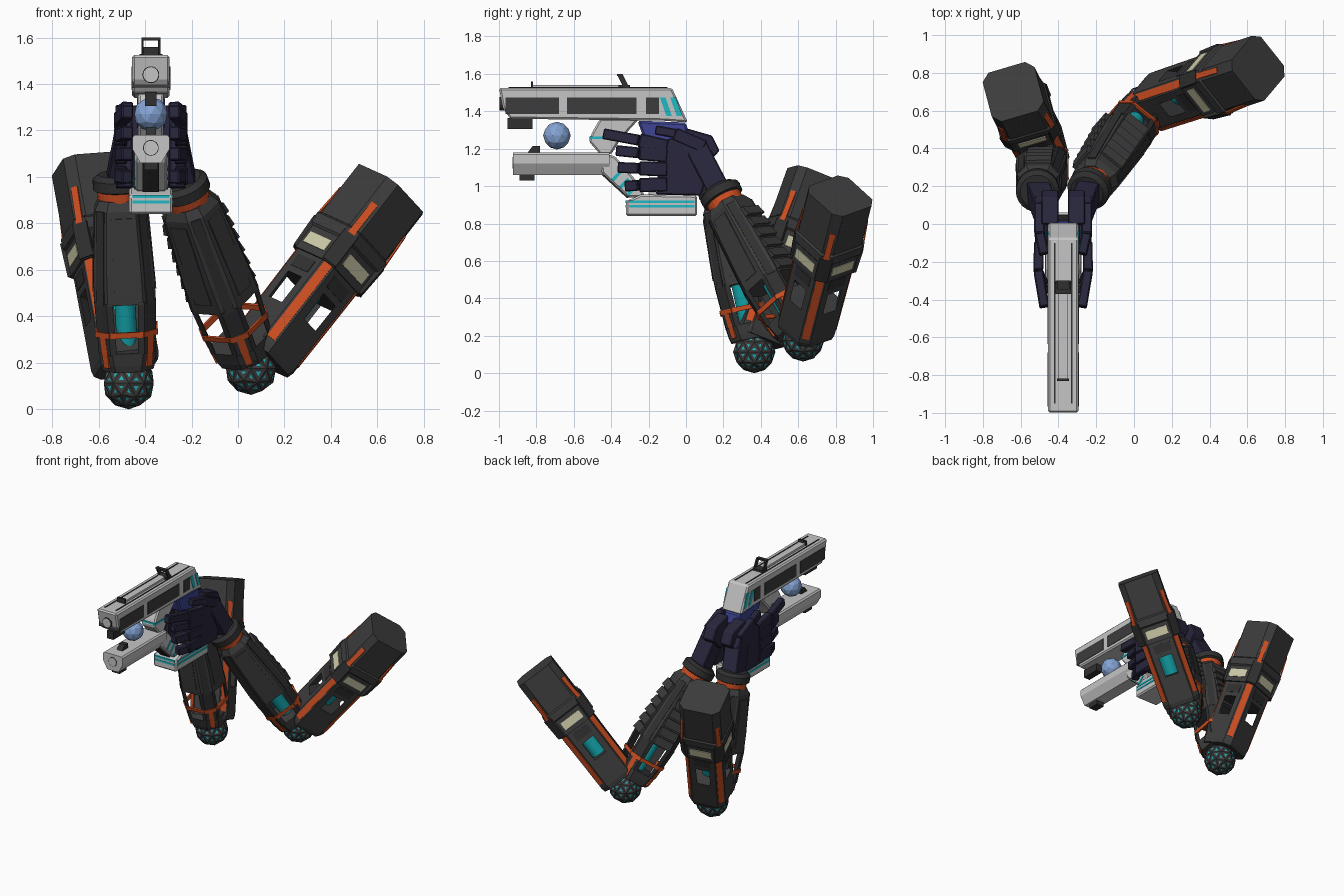
import bpy, bmesh, math
from mathutils import Vector, Matrix

if "Cube" in bpy.data.objects:
    bpy.data.objects.remove(bpy.data.objects["Cube"], do_unlink=True)


def material(name, r, g, b):
    m = bpy.data.materials.new(name)
    m.use_nodes = True
    m.diffuse_color = (r, g, b, 1)
    m.node_tree.nodes["Principled BSDF"].inputs["Base Color"].default_value = (r, g, b, 1)
    return m


ARMOUR = material("armour grey", .045, .045, .045)
TRIM = material("black trim", .03, .03, .031)
ORANGE = material("orange", .62, .078, .016)
TEAL = material("teal", .006, .35, .38)
LIGHT = material("bright teal", .015, .48, .54)
SHELL = material("pale grey", .56, .56, .56)
NAVY = material("navy", .021, .019, .045)
INDIGO = material("indigo", .05, .06, .3)
BLUE = material("sky blue", .23, .37, .66)
CREAM = material("cream", .62, .6, .4)
GUN_X = -.375


def finish(name, bm, mats, bevel=0):
    me = bpy.data.meshes.new(name)
    bm.to_mesh(me)
    bm.free()
    ob = bpy.data.objects.new(name, me)
    bpy.context.scene.collection.objects.link(ob)
    for m in mats:
        me.materials.append(m)
    if bevel:
        mod = ob.modifiers.new("chamfer", "BEVEL")
        mod.width, mod.segments, mod.limit_method = bevel, 1, "ANGLE"


def loft(name, rings, mat, M=Matrix(), bevel=0):
    """Skin a stack of equal-sized rings and cap both ends."""
    bm = bmesh.new()
    vs = [[bm.verts.new(M @ Vector(p)) for p in ring] for ring in rings]
    n = len(vs[0])
    bm.faces.new(vs[0])
    bm.faces.new(vs[-1])
    for a, b in zip(vs, vs[1:]):
        for i in range(n):
            j = (i + 1) % n
            bm.faces.new((a[i], a[j], b[j], b[i]))
    bmesh.ops.recalc_face_normals(bm, faces=bm.faces)
    finish(name, bm, [mat], bevel)


def frame(p, q, hint):
    """Matrix at p with Z towards q and X near the hint."""
    z = (Vector(q) - Vector(p)).normalized()
    x = Vector(hint)
    x = (x - z * x.dot(z)).normalized()
    M = Matrix((x, z.cross(x), z)).transposed().to_4x4()
    M.translation = p
    return M


def turned(pts, deg, z):
    R = Matrix.Rotation(math.radians(deg), 3, "Z")
    return [R @ Vector((x, y, 0)) + Vector((0, 0, z)) for x, y in pts]


def octo(z, r, c=.03):
    return [p for k in range(4) for p in turned([(r - c, -c), (r - c, c)], 90 * k, z)]


def circle(z, r, n=24):
    return [p for k in range(n) for p in turned([(r, 0)], 360 * k / n, z)]


def strip(name, M, deg, a, b, w, t, mat):
    """Flat bar on one side of a limb; a and b are (height, distance)."""
    loft(name, [turned([(d - t, -w), (d + t, -w), (d + t, w), (d - t, w)], deg, z)
                for z, d in (a, b)], mat, M)


def post(name, M, deg, a, b, mat, c=.03, q=.03):
    """Corner post between window openings; a and b are (height, radius)."""
    loft(name, [turned([(r - c, -c), (r - c, c), (r - c - q, c + q), (r - c - q, -c - q)], deg, z)
                for z, r in (a, b)], mat, M)


def beam(name, p, q, w, h, mat, bevel=.006):
    M = frame(p, q, (1, .01, 0))
    n = (Vector(q) - Vector(p)).length
    loft(name, [[(-w, -h, z), (w, -h, z), (w, h, z), (-w, h, z)] for z in (0, n)], mat, M, bevel)


def slab(name, pts, hw, mat, bevel=0, x=GUN_X):
    loft(name, [[(x + s * hw, y, z) for y, z in pts] for s in (-1, 1)], mat, bevel=bevel)


def rect(y0, y1, z0, z1, lean=0):
    return [(y0, z0), (y1, z0), (y1 - lean, z1), (y0 - lean, z1)]


# Elbow ball: dark lattice with small sunken teal triangles
def elbow_ball(side, c):
    bm = bmesh.new()
    bmesh.ops.create_icosphere(bm, subdivisions=2, radius=.113, matrix=Matrix.Translation(c))
    for f in bm.faces:
        f.material_index = 1
    rim = bmesh.ops.inset_individual(bm, faces=bm.faces[:], thickness=.026, depth=-.002)
    for f in rim["faces"]:
        f.material_index = 0
    finish(side + "_elbow_ball", bm, [ARMOUR, LIGHT])


# Upper arm: window section, cream-panelled collar, heavy shoulder block
def upper_arm(side, p, q, hint):
    M, n = frame(p, q, hint), side + "_upper_arm_"
    end = (Vector(q) - Vector(p)).length
    loft(n + "base", [octo(.07, .175), octo(.1, .184), octo(.29, .185)], ARMOUR, M)
    loft(n + "body", [octo(.43, .187), octo(.57, .187)], ARMOUR, M)
    loft(n + "collar", [octo(.54, .203), octo(.66, .203)], ARMOUR, M)
    loft(n + "rim", [octo(.66, .203), octo(.67, .215), octo(.72, .215), octo(.73, .201)], ARMOUR, M)
    loft(n + "shoulder", [octo(.73, .203), octo(end, .203)], ARMOUR, M)
    loft(n + "core", [circle(.25, .052), circle(.47, .052)], TEAL, M)
    for k in range(4):
        d = 90 * k
        post(n + "post", M, d, (.29, .185), (.43, .187), ARMOUR)
        strip(n + "lower_stripe", M, d, (.13, .154), (.545, .158), .021, .004, ORANGE)
        strip(n + "upper_stripe", M, d, (.7, .184), (.87, .174), .016, .004, ORANGE)
        strip(n + "clasp", M, d, (.545, .17), (.7, .178), .035, .012, TRIM)
        strip(n + "cream_panel", M, d + 45, (.575, .144), (.632, .144), .076, .004, CREAM)
        strip(n + "panel_line", M, d + 45, (.46, .13), (.52, .13), .06, .005, TRIM)


# Forearm: open frame at the elbow, ribbed shell, ringed wrist
def forearm(side, p, q, hint, ribbed):
    M, n = frame(p, q, hint), side + "_forearm_"
    top = (Vector(q) - Vector(p)).length
    loft(n + "cuff", [octo(.07, .155, .04), octo(.1, .165, .04), octo(.155, .174, .04)], ARMOUR, M)
    loft(n + "shell", [octo(.37, .188, .04), octo(.5, .185, .04), octo(top - .1, .158, .035),
                       octo(top - .06, .13, .03)], ARMOUR, M)
    loft(n + "core", [circle(.1, .045), circle(.45, .045)], TEAL, M)
    loft(n + "wrist_band", [circle(top - .08, .095), circle(top - .02, .1)], ORANGE, M)
    loft(n + "wrist_ring", [circle(top - .03, .09), circle(top - .02, .115), circle(top + .025, .115),
                            circle(top + .045, .09)], TRIM, M)
    for k in range(4):
        d = 90 * k
        post(n + "post", M, d, (.15, .174), (.38, .188), TRIM, .035, .02)
        strip(n + "corner_stripe", M, d, (.09, .128), (.25, .144), .016, .005, ORANGE)
        strip(n + "corner_band", M, d, (.225, .144), (.25, .146), .042, .005, ORANGE)
        strip(n + "brace", M, d + 45, (.225, .126), (.25, .128), .072, .006, ORANGE)
        strip(n + "edge_rail", M, d, (.37, .148), (top - .1, .123), .022, .007, TRIM)
        if k in ribbed:
            for i in range(6):
                z = .38 + i * (top - .52) / 6
                r = .132 - .003 * i
                strip(n + "rib", M, d + 45, (z, r + .012), (z + .055, r - .003), .068, .016, ARMOUR)
        else:
            strip(n + "long_panel", M, d + 45, (.42, .132), (top - .13, .115), .045, .005, ARMOUR)


ARMS = {
    "right": ((-.47, .365, .113), (-.51, .18, .97), (.7, -.7, 0), (1,), (-.64, .70, 1.052), (-.46, -.89, 0)),
    "left": ((.056, .626, .175), (-.235, .19, .95), (0, -1, 0), (1, 2), (.657, .825, .947), (0, -1, .15)),
}
for side, (elbow, wrist, fh, ribbed, shoulder, uh) in ARMS.items():
    elbow_ball(side, elbow)
    forearm(side, elbow, wrist, fh, ribbed)
    upper_arm(side, elbow, shoulder, uh)

# Hands wrapped around the grip from both sides
for side, s in (("left", 1), ("right", -1)):
    def at(dx, y, z):
        return (GUN_X + s * dx, y, z)
    wrist = Vector(ARMS[side][1])
    beam(side + "_wrist", wrist, at(.09, .06, 1.2), .06, .06, NAVY)
    slab(side + "_palm", [(-.16, .955), (.08, .95), (.15, 1.17), (.08, 1.25), (-.03, 1.27), (-.14, 1.24)],
         .035, NAVY, .006, GUN_X + s * .115)
    slab(side + "_hand_back", [(-.02, 1.16), (.1, 1.1), (.18, 1.19), (.14, 1.27), (0, 1.31)],
         .045, NAVY, .006, GUN_X + s * .07)
    beam(side + "_thumb_base", at(.125, .1, 1.21), at(.125, -.06, 1.28), .028, .035, NAVY)
    beam(side + "_thumb_tip", at(.125, -.05, 1.28), at(.1, -.16, 1.3), .025, .025, NAVY)
    for i, (z0, z1, tip) in enumerate(((1.21, 1.28, -.44), (1.165, 1.19, -.37),
                                       (1.09, 1.1, -.36), (1.01, 1.0, -.32))):
        knuckle = at(.132, -.25, (z0 + z1) / 2)
        beam(f"{side}_finger_base_{i}", at(.128, -.1, z0), knuckle, .026, .038, NAVY)
        beam(f"{side}_finger_tip_{i}", knuckle, at(.1, tip, z1), .025, .029, NAVY)

# Blaster: upper housing
slab("upper_housing", [(-1, 1.525), (-.075, 1.525), (.01, 1.34), (-.12, 1.35), (-.94, 1.36), (-.98, 1.42)],
     .081, SHELL, .01)
for y0, y1 in ((-.965, -.68), (-.635, -.265), (-.215, -.145)):
    slab("side_vent", rect(y0, y1, 1.385, 1.475), .084, ARMOUR)
for y in (-.105, -.05):
    slab("rear_light", rect(y, y + .03, 1.375, 1.475, .035), .084, LIGHT)
for s in (-1, 1):
    slab("top_line", rect(-.95, -.1, 1.52, 1.529), .004, TRIM, 0, GUN_X + s * .045)
    slab("rear_sight_post", rect(-.33, -.3, 1.52, 1.6, .04), .005, TRIM, 0, GUN_X + s * .036)
slab("top_rail", rect(-.82, -.35, 1.52, 1.54), .025, SHELL)
slab("front_sight", rect(-.83, -.818, 1.52, 1.56), .032, TRIM)
slab("rear_sight_bar", rect(-.37, -.345, 1.588, 1.6), .04, TRIM)
slab("rear_sight_base", rect(-.36, -.3, 1.515, 1.54), .036, TRIM)
slab("muzzle_block", rect(-.955, -.82, 1.305, 1.365), .025, TRIM)

# Muzzle rings on both barrels
for z, y, r in ((1.44, -.992, .036), (1.125, -.922, .034)):
    M = frame((GUN_X, y + .03, z), (GUN_X, y - 1, z), (1, 0, 0))
    loft("muzzle_ring", [circle(0, r), circle(.034, r)], TRIM, M)
    loft("muzzle_face", [circle(0, r * .9), circle(.036, r * .9)], SHELL, M)

# Energy sphere held between the barrels
bm = bmesh.new()
bmesh.ops.create_icosphere(bm, subdivisions=2, radius=.074, matrix=Matrix.Translation((GUN_X, -.69, 1.27)))
finish("energy_sphere", bm, [BLUE])

# Blaster: lower barrel with a slanted underside, strut, grip and base
half = [(.07, 1.18), (.08, 1.17), (.08, 1.12), (.045, 1.06)]
outline = half + [(-x, z) for x, z in reversed(half)]
loft("lower_barrel", [[(GUN_X + x, y, z) for x, z in outline] for y in (-.925, -.41)], SHELL)
slab("barrel_foot", rect(-.89, -.81, 1.03, 1.08), .03, TRIM)
slab("barrel_claw", [(-.85, 1.175), (-.78, 1.175), (-.78, 1.215), (-.82, 1.215)], .022, TRIM)
slab("bridge", [(-.46, 1.36), (-.25, 1.36), (-.35, 1.25), (-.4, 1.17), (-.46, 1.17), (-.52, 1.24), (-.5, 1.29)],
     .055, SHELL, .01)
slab("bridge_light", rect(-.515, -.38, 1.252, 1.266), .058, LIGHT)
slab("strut", [(-.46, 1.18), (-.38, 1.16), (-.24, 1.0), (-.22, .94), (-.31, .94), (-.45, 1.07)],
     .07, SHELL, .01)
slab("strut_front", [(-.456, 1.065), (-.4, 1.06), (-.27, .95), (-.316, .936)], .035, TRIM)
for i in range(3):
    y, z = -.375 + .04 * i, 1.06 - .04 * i
    slab("strut_light", [(y - .024, z - .022), (y - .011, z - .034), (y + .034, z + .012), (y + .022, z + .025)],
         .073, LIGHT)
slab("trigger_housing", [(-.26, 1.35), (.0, 1.34), (.02, 1.26), (-.06, 1.2), (-.22, 1.24)], .06, INDIGO, .012)
slab("grip", [(-.16, 1.26), (.02, 1.26), (.05, .93), (-.14, .93)], .05, TRIM, .012)
slab("grip_base", [(-.32, .84), (.06, .84), (.06, .95), (-.24, .955), (-.32, .92)], .094, SHELL, .01)
for z in (.885, .91):
    slab("base_light", rect(-.305, .045, z, z + .013), .097, LIGHT)
    slab("base_front_light", rect(-.323, -.31, z, z + .013), .08, LIGHT)
slab("base_cap", rect(-.2, .03, .945, .965), .07, SHELL)
